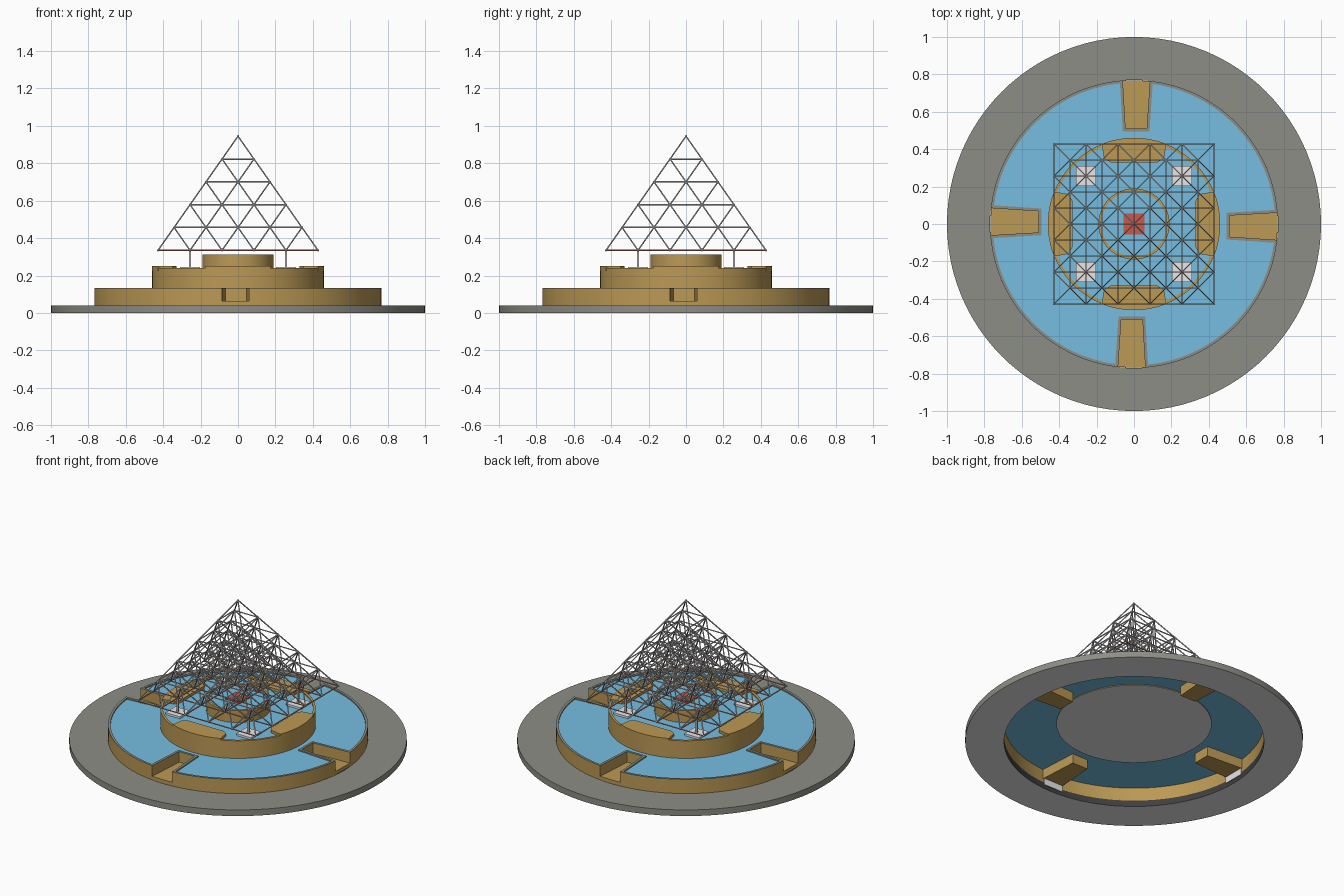
import bpy, bmesh, math
from mathutils import Vector, Matrix

if "Cube" in bpy.data.objects:
    bpy.data.objects.remove(bpy.data.objects["Cube"])


def mat(name, c):
    m = bpy.data.materials.new(name)
    m.diffuse_color = (*c, 1)
    m.use_nodes = True
    m.node_tree.nodes["Principled BSDF"].inputs["Base Color"].default_value = m.diffuse_color
    return m


GOLD = mat("gold stone", (0.50, 0.32, 0.09))
GREY = mat("grey paving", (0.27, 0.27, 0.24))
BLUE = mat("water blue", (0.18, 0.51, 0.75))
LIGHT = mat("light concrete", (0.80, 0.80, 0.80))
RED = mat("red", (0.58, 0.10, 0.07))
STEEL = mat("steel", (0.62, 0.62, 0.62))
BROWN = mat("red brown steel", (0.58, 0.24, 0.17))
DARK = mat("dark lining", (0.05, 0.05, 0.05))


def finish(bm, name, m, smooth=False):
    bmesh.ops.remove_doubles(bm, verts=bm.verts, dist=1e-5)
    bmesh.ops.recalc_face_normals(bm, faces=bm.faces)
    me = bpy.data.meshes.new(name)
    bm.to_mesh(me)
    bm.free()
    me.materials.append(m)
    ob = bpy.data.objects.new(name, me)
    bpy.context.collection.objects.link(ob)
    if smooth:
        bpy.context.view_layer.objects.active = ob
        ob.select_set(True)
        bpy.ops.object.shade_smooth_by_angle(angle=math.radians(30))
        ob.select_set(False)
    return ob


def lathe(name, profile, m, n=96):
    """Spin a list of (radius, z) points round the z axis."""
    bm = bmesh.new()
    vs = [bm.verts.new((r, 0, z)) for r, z in profile]
    es = [bm.edges.new(p) for p in zip(vs, vs[1:])]
    bmesh.ops.spin(bm, geom=vs + es, cent=(0, 0, 0), axis=(0, 0, 1),
                   angle=2 * math.pi, steps=n)
    return finish(bm, name, m, True)


def disc(name, r, z, m, n=96):
    bm = bmesh.new()
    bmesh.ops.create_circle(bm, cap_ends=True, segments=n, radius=r,
                            matrix=Matrix.Translation((0, 0, z)))
    return finish(bm, name, m)


def box(bm, c, s):
    bmesh.ops.create_cube(bm, size=1, matrix=Matrix.Translation(c) @ Matrix.Diagonal((*s, 1)))


def turn(p, q):
    """Rotate a 2D point by q quarter turns."""
    return tuple(Matrix.Rotation(q * math.pi / 2, 2) @ Vector(p))


# Paved ring around the pool: grey top, pale underside, dark inner lining
lathe("paving_ring", [(1, 0), (1, 0.04), (0.77, 0.04)], GREY)
lathe("paving_underside", [(0.77, 0), (1, 0)], LIGHT)
lathe("paving_lining", [(0.77, 0), (0.77, 0.04)], DARK)

# Pool outline with four tapered notches
R, N = 0.77, 24


def quarter(d):
    """Notch then arc for the front quarter, moved inward by d."""
    r = R - d
    xl, xr = -0.085 - d, 0.06 + d
    a0 = math.atan2(-math.sqrt(r * r - xr * xr), xr)
    a1 = math.atan2(-math.sqrt(r * r - xl * xl), xl) + math.pi / 2
    pts = [(xl, -math.sqrt(r * r - xl * xl)), (-0.068 - d, -0.51 + d), (0.045 + d, -0.51 + d)]
    arc = [a0 + (a1 - a0) * i / N for i in range(N)]
    return pts + [(r * math.cos(a), r * math.sin(a)) for a in arc]


def outline(d):
    return [turn(p, q) for q in range(4) for p in quarter(d)]


outer, inner = outline(0), outline(0.015)
M, K = len(outer), N + 3


def strip(bm, a, b, za, zb):
    bm.faces.new([bm.verts.new(v) for v in
                  ((*a[0], za), (*a[1], za), (*b[1], zb), (*b[0], zb))])


# Lower water: a sector between each pair of notches, plus the middle
bm = bmesh.new()
tips = [outer[q * K + i] for q in range(4) for i in (1, 2)]
bm.faces.new([bm.verts.new((*p, 0.125)) for p in tips])
for q in range(4):
    s = q * K
    a, b = Vector(outer[s + 2]), Vector(outer[(s + K + 1) % M])
    for i in range(N):
        p = (outer[s + 3 + i], outer[(s + 4 + i) % M])
        c = (a.lerp(b, i / N), a.lerp(b, (i + 1) / N))
        strip(bm, p, c, 0.125, 0.125)
finish(bm, "lower_pool_water", BLUE)

# Pool wall, notch sides, sills and floors
bm = bmesh.new()
for i in range(M):
    seg = (outer[i], outer[(i + 1) % M])
    strip(bm, seg, seg, 0.063 if i % K < 3 else 0.04, 0.13)
for q in range(4):
    p = outer[q * K:q * K + 4]
    bm.faces.new([bm.verts.new((*v, 0.063)) for v in p])
    strip(bm, (p[0], p[3]), (p[0], p[3]), 0.04, 0.063)
finish(bm, "lower_pool_wall", GOLD, True)

# Grey coping following the pool edge
bm = bmesh.new()
for i in range(M):
    a = (outer[i], outer[(i + 1) % M])
    b = (inner[i], inner[(i + 1) % M])
    strip(bm, a, a, 0.127, 0.133)
    strip(bm, a, b, 0.133, 0.133)
    strip(bm, b, b, 0.133, 0.125)
finish(bm, "pool_coping", GREY)

# Pale plates inside the wall below each notch
bm = bmesh.new()
for q in range(4):
    x, y = turn((-0.0125, -0.759), q)
    box(bm, (x, y, 0.041), (0.14, 0.004, 0.042) if q % 2 == 0 else (0.004, 0.14, 0.042))
finish(bm, "inner_sill_plates", LIGHT)

# Middle tier with its water and pale underside
disc("middle_tier_underside", 0.46, 0.12, LIGHT)
lathe("middle_tier_wall", [(0.46, 0.12), (0.46, 0.24), (0.445, 0.24), (0.445, 0.232)], GOLD)
disc("middle_tier_water", 0.447, 0.233, BLUE)

# Raised gold blocks on the four sides of the middle tier
bm = bmesh.new()
half = [(0.33, 0.125), (0.35, 0.16), (0.425, 0.172)]
arc = [(0.461 * math.cos(a), 0.461 * math.sin(a))
       for a in [math.radians(22 - 44 * i / 12) for i in range(13)]]
shape = half + arc + [(x, -y) for x, y in reversed(half)]
for q in range(4):
    f = bm.faces.new([bm.verts.new((*turn(p, q), 0.225)) for p in shape])
    g = bmesh.ops.extrude_face_region(bm, geom=[f])["geom"]
    bmesh.ops.translate(bm, vec=(0, 0, 0.025),
                        verts=[v for v in g if isinstance(v, bmesh.types.BMVert)])
finish(bm, "side_blocks", GOLD, True)

# Top basin and red centre plate
lathe("top_basin_wall", [(0.19, 0.23), (0.19, 0.312), (0.175, 0.312), (0.175, 0.303)], GOLD, 64)
disc("top_basin_water", 0.177, 0.304, BLUE, 64)
bm = bmesh.new()
box(bm, (0, 0, 0.307), (0.11, 0.11, 0.008))
finish(bm, "centre_plate", RED)

# Footings and posts
S, H, Z0 = 0.171, 0.122, 0.335
feet, posts = bmesh.new(), bmesh.new()
for x in (-1.5 * S, 1.5 * S):
    for y in (-1.5 * S, 1.5 * S):
        box(feet, (x, y, 0.239), (0.105, 0.105, 0.014))
        box(posts, (x, y, 0.29), (0.012, 0.012, 0.09))
finish(feet, "footings", LIGHT)
finish(posts, "posts", STEEL)


# Space frame pyramid: square grids stacked in half steps
def bar(bm, a, b, r=0.004):
    d = b - a
    rot = d.to_track_quat('Z', 'Y').to_matrix().to_4x4()
    bmesh.ops.create_cone(bm, cap_ends=True, segments=6, radius1=r, radius2=r,
                          depth=d.length, matrix=Matrix.Translation((a + b) / 2) @ rot)


def node(k, i, j):
    h = S * (5 - k) / 2
    return Vector((i * S - h, j * S - h, Z0 + k * H))


frame, floor, joints = bmesh.new(), bmesh.new(), bmesh.new()
for k in range(6):
    n = 5 - k
    for i in range(n + 1):
        for j in range(n + 1):
            p = node(k, i, j)
            bmesh.ops.create_icosphere(joints, subdivisions=1, radius=0.0065,
                                       matrix=Matrix.Translation(p))
            if i < n:
                bar(floor if k == 0 else frame, p, node(k, i + 1, j))
            if j < n:
                bar(floor if k == 0 else frame, p, node(k, i, j + 1))
            for di in (0, 1):
                for dj in (0, 1):
                    if 0 <= i - di < n and 0 <= j - dj < n:
                        bar(frame, p, node(k + 1, i - di, j - dj))
finish(frame, "pyramid_bars", STEEL)
finish(floor, "pyramid_floor_bars", BROWN)
finish(joints, "pyramid_joints", STEEL)
